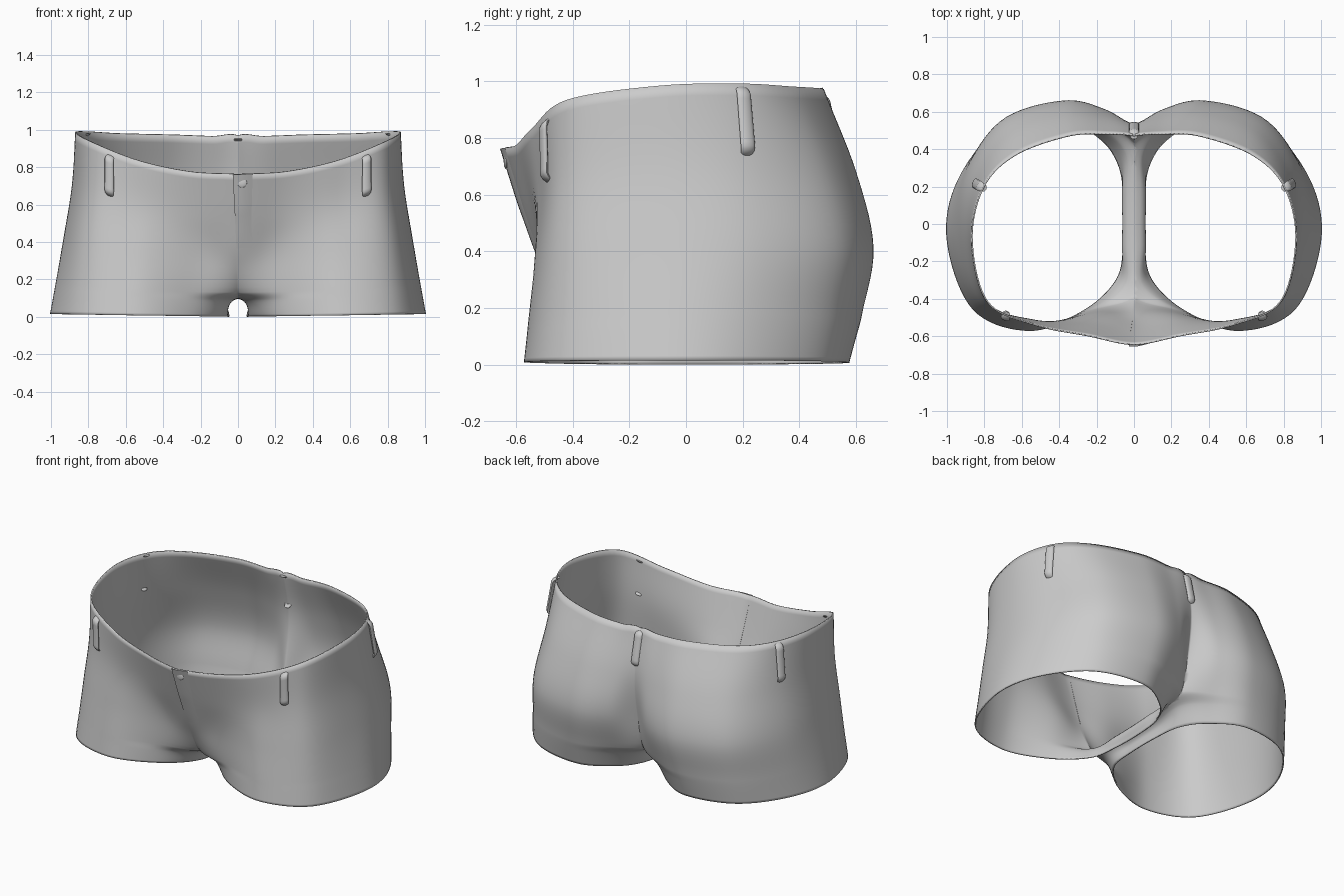
import bpy, bmesh, math
from mathutils import Vector

if "Cube" in bpy.data.objects:
    bpy.data.objects.remove(bpy.data.objects["Cube"])

# Half outline at each height fraction: front centre -> side -> back centre
LEVELS = [0, .11, .17, .42, .70, 1]
OUT = [
    [(.09, -.30), (.27, -.47), (.56, -.572), (.86, -.46), (1.0, -.10),
     (.95, .22), (.73, .50), (.40, .575), (.18, .46), (.08, .32)],
    [(.05, -.33), (.25, -.468), (.555, -.562), (.85, -.452), (.98, -.10),
     (.937, .228), (.726, .517), (.396, .605), (.17, .51), (.045, .38)],
    [(-.01, -.39), (.24, -.472), (.552, -.557), (.844, -.448), (.969, -.10),
     (.93, .232), (.723, .525), (.393, .62), (.163, .545), (-.01, .43)],
    [(-.01, -.50), (.20, -.487), (.54, -.535), (.82, -.435), (.925, -.10),
     (.90, .245), (.71, .55), (.38, .66), (.15, .61), (-.01, .50)],
    [(-.01, -.575), (.23, -.54), (.53, -.52), (.79, -.425), (.885, -.10),
     (.85, .22), (.67, .485), (.37, .595), (.14, .575), (-.01, .53)],
    [(-.01, -.648), (.25, -.60), (.53, -.543), (.785, -.42), (.87, -.09),
     (.81, .195), (.64, .37), (.35, .475), (.14, .485), (-.01, .475)],
]
# Inner thigh points; above the crotch they lie past the centre plane and get cut
INNER = [[(.05, .15), (.05, -.10)], [(.042, .16), (.042, -.11)], [(-.08, .20), (-.08, -.15)]]
TOP = [.76, .775, .835, .935, .985, .992, .982, .975, .967, .965, .80, .72]
N = 12

rows = []
for k, pts in enumerate(OUT):
    inner = INNER[k] if k < 3 else [(-.15, pts[9][1] - .04), (-.25, pts[0][1] + .05)]
    ring = []
    for j, (x, y) in enumerate(pts + inner):
        z0 = .016 * min(1, OUT[0][j][0] if j < 10 else .05)
        ring.append(Vector((x, y, z0 + LEVELS[k] * (TOP[j] - z0))))
    rows.append(ring)


def hermite(a, b, ta, tb, s):
    s2, s3 = s * s, s * s * s
    return a * (2*s3 - 3*s2 + 1) + ta * (s3 - 2*s2 + s) + b * (3*s2 - 2*s3) + tb * (s3 - s2)


def around(ring, u):
    i = math.floor(u)
    p = [ring[(i + d) % N] for d in (-1, 0, 1, 2)]
    return hermite(p[1], p[2], (p[2] - p[0]) / 2, (p[3] - p[1]) / 2, u - i)


def surf(u, f):
    """Point on the garment: u runs round the leg, f runs from hem to waist."""
    p = [around(r, u) for r in rows]
    last = len(p) - 1
    k = max(i for i in range(last) if LEVELS[i] <= f or i == 0)

    def tan(i):
        a, b = max(i - 1, 0), min(i + 1, last)
        return (p[b] - p[a]) / (LEVELS[b] - LEVELS[a])
    h = LEVELS[k + 1] - LEVELS[k]
    return hermite(p[k], p[k + 1], tan(k) * h, tan(k + 1) * h, (f - LEVELS[k]) / h)


def finish(bm, name, angle=40, thick=0, mirror=False):
    me = bpy.data.meshes.new(name)
    bm.to_mesh(me)
    bm.free()
    ob = bpy.data.objects.new(name, me)
    bpy.context.collection.objects.link(ob)
    bpy.ops.object.select_all(action='DESELECT')
    ob.select_set(True)
    bpy.context.view_layer.objects.active = ob
    bpy.ops.object.shade_smooth_by_angle(angle=math.radians(angle))
    if mirror:
        ob.modifiers.new("mirror", 'MIRROR').merge_threshold = .002
    if thick:
        ob.modifiers.new("cloth", 'SOLIDIFY').thickness = thick
    return ob


def grid(bm, pts, closed):
    vs = [[bm.verts.new(p) for p in row] for row in pts]
    n = len(vs[0])
    for a, b in zip(vs, vs[1:]):
        for i in range(n if closed else n - 1):
            j = (i + 1) % n
            bm.faces.new((a[i], a[j], b[j], b[i]))
    return vs


# Shorts body: one leg tube cut on the centre plane, then mirrored
fs = [LEVELS[k] + (LEVELS[k + 1] - LEVELS[k]) * s / 7 for k in range(5) for s in range(7)] + [1]
bm = bmesh.new()
grid(bm, [[surf(i / 9, f) for i in range(N * 9)] for f in fs], True)
bmesh.ops.bisect_plane(bm, geom=bm.verts[:] + bm.edges[:] + bm.faces[:], dist=1e-4,
                       plane_co=(0, 0, 0), plane_no=(1, 0, 0), clear_inner=True)
for v in bm.verts:
    if abs(v.co.x) < .0015:
        v.co.x = 0
finish(bm, "shorts_body", 50, .008, True)


# Belt loops: flattened rods arching over the cloth, ends sunk into it
def belt_loop(name, u, f0, f1, mirror):
    bm = bmesh.new()
    rings = []
    for k in range(17):
        s = k / 16
        f = f0 + (f1 - f0) * s
        c = surf(u, f)
        up = (surf(u, f + .01 if f < .98 else f) - surf(u, f - .01)).normalized()
        side = (surf(u + .02, f) - surf(u - .02, f)).normalized()
        if not mirror:
            side = Vector((-1, 0, 0))
            c.x = 0
        n = side.cross(up).normalized()
        arch = min(1, math.sin(math.pi * s) * 3) ** .6 if 0 < k < 16 else 0
        c = c + n * (-.012 + .026 * arch)
        w = .019 + .008 * arch
        rings.append([c + side * w * math.cos(a) + n * .012 * math.sin(a)
                      for a in [2 * math.pi * i / 12 for i in range(12)]])
    vs = grid(bm, rings, True)
    bm.faces.new(vs[0][::-1])
    bm.faces.new(vs[-1])
    bmesh.ops.recalc_face_normals(bm, faces=bm.faces[:])
    finish(bm, name, 60, 0, mirror)


belt_loop("front_belt_loops", 2.55, .72, .97, True)
belt_loop("side_belt_loops", 5.0, .74, .99, True)
belt_loop("back_belt_loop", 9.0, .76, .99, False)

# Fly overlap: raised seam edge that blends into the front on the other side
bm = bmesh.new()
strip = []
for k in range(17):
    s = k / 16
    f = .48 + .52 * s
    lift = .008 * min(1, s * 2)
    row = []
    for u, d in ((.05, 0), (.1, .8), (.2, .5), (.3, .15), (.42, -.5)):
        p = surf(u, f)
        row.append(Vector((p.x, p.y - lift * d - .001, p.z)))
    edge = Vector((-.008 - .02 * s, row[0].y - lift * .9, row[0].z))
    back = Vector((edge.x, row[0].y + .012, edge.z))
    strip.append([back, edge] + row[1:])
grid(bm, strip, False)
finish(bm, "fly_overlap", 40)

# Waist button
c = surf(.12, .94)
bm = bmesh.new()
bmesh.ops.create_uvsphere(bm, u_segments=20, v_segments=10, radius=.026)
button = finish(bm, "waist_button", 60)
button.scale = (1, .3, 1)
button.location = (.022, c.y - .003, c.z)
